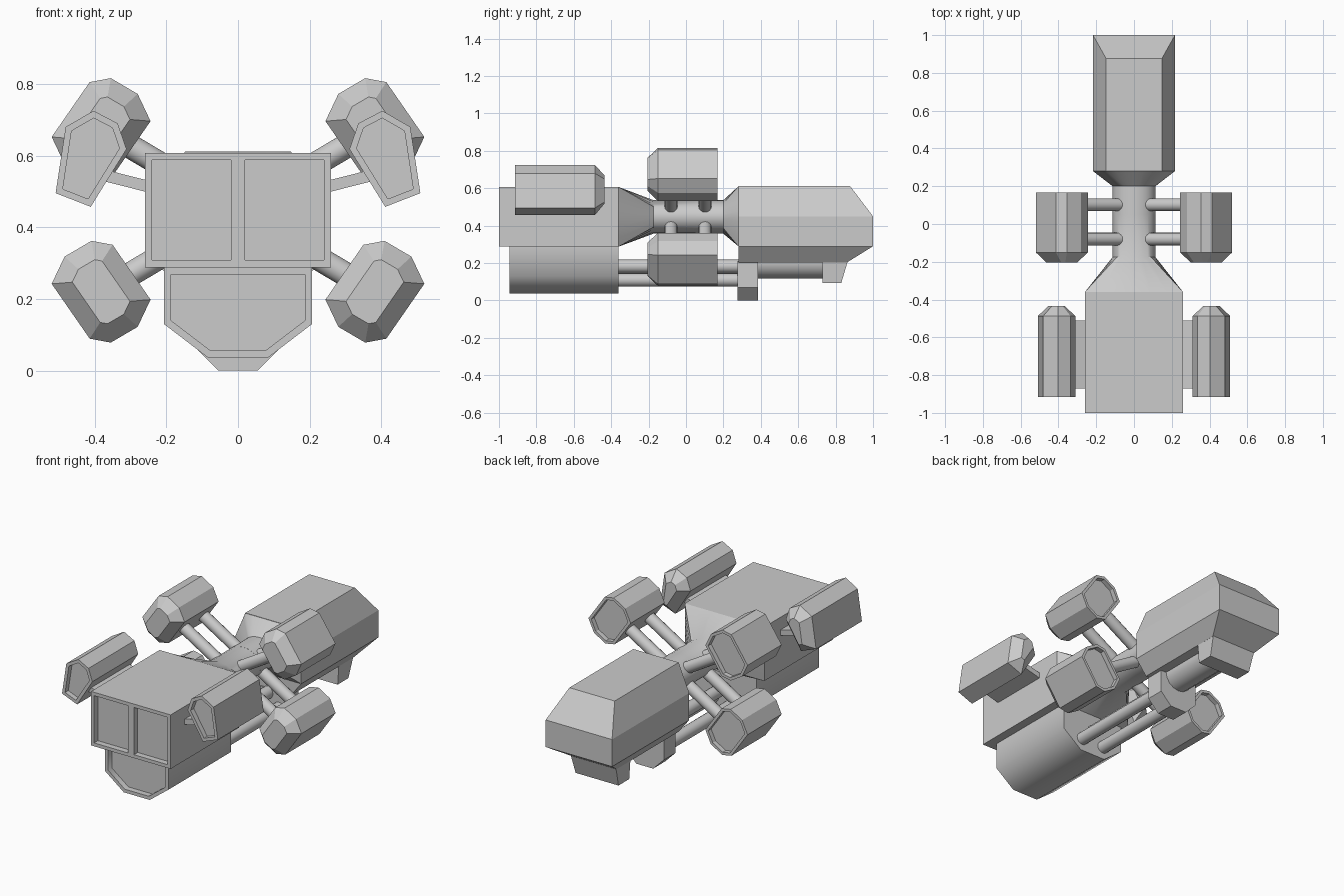
import bpy, bmesh, math
from mathutils import Vector

if "Cube" in bpy.data.objects:
    bpy.data.objects.remove(bpy.data.objects["Cube"])


def finish(name, bm, smooth=None):
    bmesh.ops.recalc_face_normals(bm, faces=bm.faces)
    me = bpy.data.meshes.new(name)
    bm.to_mesh(me)
    bm.free()
    ob = bpy.data.objects.new(name, me)
    bpy.context.collection.objects.link(ob)
    if smooth:
        bpy.ops.object.select_all(action='DESELECT')
        ob.select_set(True)
        bpy.context.view_layer.objects.active = ob
        bpy.ops.object.shade_smooth_by_angle(angle=math.radians(smooth))
    return ob


def inset(poly, d):
    """Offset a convex x/z outline inward by d."""
    pts = [Vector(p) for p in poly]
    n = len(pts)
    area = sum(pts[i].x * pts[(i + 1) % n].y - pts[(i + 1) % n].x * pts[i].y for i in range(n))
    s = 1 if area > 0 else -1
    out = []
    for i in range(n):
        a = (pts[i] - pts[i - 1]).normalized()
        b = (pts[(i + 1) % n] - pts[i]).normalized()
        na, nb = Vector((-a.y, a.x)) * s, Vector((-b.y, b.x)) * s
        out.append(tuple(pts[i] + (na + nb) * d / (1 + na.dot(nb))))
    return out


def loft(name, rings, smooth=None, open_centre=False):
    """Skin a list of (x/z outline, y) rings and cap both ends."""
    bm = bmesh.new()
    loops = [[bm.verts.new((x, y, z)) for x, z in poly] for poly, y in rings]
    n = len(loops[0])
    for a, b in zip(loops, loops[1:]):
        for i in range(n):
            j = (i + 1) % n
            bm.faces.new((a[i], a[j], b[j], b[i]))
    bm.faces.new(loops[0])
    bm.faces.new(loops[-1])
    bmesh.ops.recalc_face_normals(bm, faces=bm.faces)
    if open_centre:
        inner = [f for f in bm.faces if all(abs(v.co.x) < 1e-5 for v in f.verts)]
        bmesh.ops.delete(bm, geom=inner, context='FACES')
    return finish(name, bm, smooth)


def hull(name, half_points):
    """Convex solid from points mirrored across x = 0."""
    bm = bmesh.new()
    for x, y, z in half_points:
        for s in (1, -1):
            bm.verts.new((s * x, y, z))
    bmesh.ops.convex_hull(bm, input=bm.verts)
    bmesh.ops.dissolve_limit(bm, angle_limit=0.02, verts=bm.verts, edges=bm.edges)
    return finish(name, bm)


def rod(name, p, q, r):
    p, q = Vector(p), Vector(q)
    bm = bmesh.new()
    bmesh.ops.create_cone(bm, cap_ends=True, segments=16, radius1=r, radius2=r, depth=(q - p).length)
    bm.transform(Vector((q - p)).to_track_quat('Z', 'Y').to_matrix().to_4x4())
    bmesh.ops.translate(bm, verts=bm.verts, vec=(p + q) / 2)
    return finish(name, bm, 40)


def subdivide(poly, k=6):
    out = []
    for i, p in enumerate(poly):
        a, b = Vector(p), Vector(poly[(i + 1) % len(poly)])
        out += [tuple(a.lerp(b, t / k)) for t in range(k)]
    return out


def ellipse(ring, rx=0.113, rz=0.09, cz=0.447):
    out = []
    for x, z in ring:
        a = math.atan2((z - cz) / rz, x / rx)
        out.append((rx * math.cos(a), cz + rz * math.sin(a)))
    return out


# Main body: half box with a recessed front panel, mirrored
half = [(0, 0.288), (0.26, 0.288), (0.26, 0.607), (0, 0.607)]
pan = inset(half, 0.02)
body = loft("main_body", [(pan, -0.965), (pan, -1), (half, -1), (half, -0.36)], open_centre=True)
body.modifiers.new("mirror", 'MIRROR')

# Lower body under the main body
low = [(0.207, 0.288), (0.207, 0.13), (0.085, 0.037),
       (-0.085, 0.037), (-0.207, 0.13), (-0.207, 0.288)]
pan = inset(low, 0.02)
loft("lower_body", [(pan, -0.91), (pan, -0.945), (low, -0.945), (low, -0.36)], smooth=60)

# Waist: box to round to cabin outline
box = subdivide([(-0.26, 0.288), (0.26, 0.288), (0.26, 0.607), (-0.26, 0.607)])
loft("rear_waist", [(box, -0.36), (ellipse(box), -0.175), (ellipse(box), 0.05)], 35)
cab = subdivide([(-0.217, 0.29), (0.217, 0.29), (0.217, 0.45),
                 (0.148, 0.61), (-0.148, 0.61), (-0.217, 0.45)])
loft("front_waist", [(ellipse(cab), 0.05), (ellipse(cab), 0.2), (cab, 0.28)], 35)

# Cabin with sloped nose
hull("cabin", [(0.148, 0.28, 0.612), (0.217, 0.28, 0.45), (0.217, 0.28, 0.29), (0.148, 0.28, 0.203),
               (0.148, 0.877, 0.612), (0.217, 1, 0.45), (0.217, 1, 0.29), (0.148, 0.86, 0.203)])

# Parts hanging below the cabin
hull("chin_box", [(0.148, 0.73, 0.21), (0.148, 0.865, 0.21), (0.14, 0.73, 0.093), (0.14, 0.83, 0.093)])
rod("belly_tube", (0, 0.38, 0.207), (0, 0.74, 0.207), 0.09)
hull("rod_bracket", [(x, y, z) for y in (0.275, 0.385)
                     for x, z in ((0.055, 0), (0.125, 0.07), (0.125, 0.21))])
for x, z in ((0.075, 0.11), (-0.075, 0.11), (0, 0.183)):
    rod("belly_rod", (x, -0.38, z), (x, 0.29, z), 0.036)

# Four engine pods on paired struts
oct_half = [(0.138, 0.022), (0.102, 0.098), (0.027, 0.142), (-0.032, 0.131)]
octagon = oct_half + [(-x, -z) for x, z in oct_half]
for sx, side in ((1, "right"), (-1, "left")):
    for sz, level in ((1, "lower"), (-1, "upper")):
        o = [(sx * (0.382 + x), 0.447 + sz * (-0.227 + z)) for x, z in octagon]
        rim = inset(o, 0.016)
        loft(f"{level}_{side}_engine", [(inset(o, 0.05), -0.205), (o, -0.15), (o, 0.168),
                                        (rim, 0.168), (rim, 0.14)])
        for y in (-0.08, 0.102):
            rod(f"{level}_{side}_strut", (sx * 0.06, y, 0.447 - sz * 0.036),
                (sx * 0.36, y, 0.447 - sz * 0.214), 0.034)

    # Side pods with their mounting plates
    pod = [(sx * x, z) for x, z in ((0.403, 0.725), (0.336, 0.69), (0.311, 0.618),
                                    (0.411, 0.457), (0.509, 0.495), (0.481, 0.68))]
    rim = inset(pod, 0.018)
    loft(f"{side}_side_pod", [(rim, -0.885), (rim, -0.915), (pod, -0.915),
                              (pod, -0.487), (inset(pod, 0.05), -0.435)])
    plate = [(sx * x, z) for x, z in ((0.25, 0.497), (0.4, 0.535), (0.4, 0.568), (0.25, 0.53))]
    loft(f"{side}_pod_mount", [(plate, -0.87), (plate, -0.51)])
